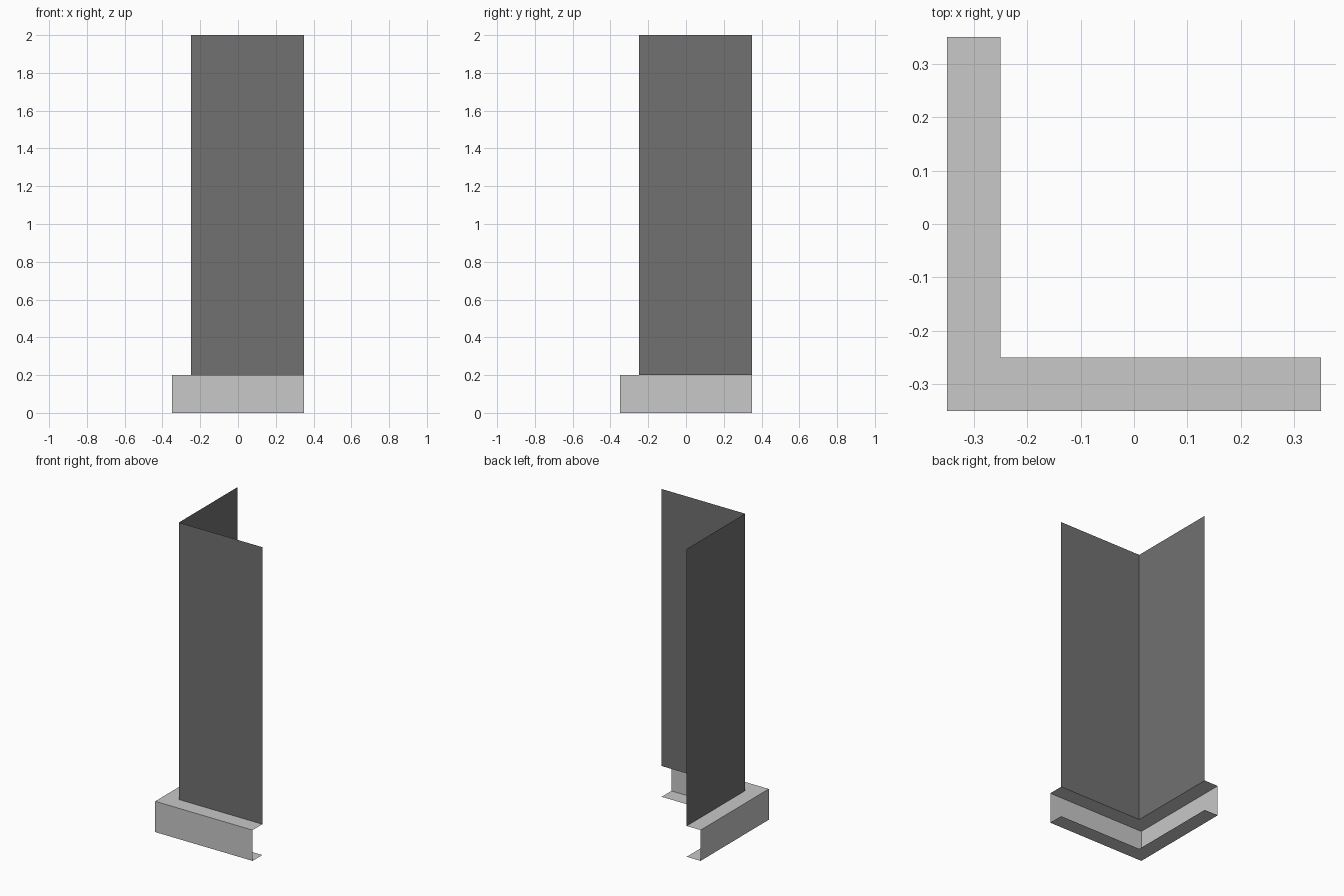
import bpy
import bmesh

cube = bpy.data.objects.get("Cube")
if cube:
    bpy.data.objects.remove(cube, do_unlink=True)

END = 0.35      # where both legs of the corner stop
OUTER = -0.35   # outer face of the plinth
INNER = -0.25   # wall line
LEDGE = 0.2     # plinth height
TOP = 2.0


def material(name, grey):
    mat = bpy.data.materials.new(name)
    mat.use_nodes = True
    colour = (grey, grey, grey, 1.0)
    mat.diffuse_color = colour
    bsdf = mat.node_tree.nodes["Principled BSDF"]
    bsdf.inputs["Base Color"].default_value = colour
    return mat


def corner_sheet(name, profile, mat):
    """Sweep a (offset, height) profile, listed upward, round the L-shaped corner."""
    bm = bmesh.new()
    rows = []
    for d, z in profile:
        path = [(d, END, z), (d, d, z), (END, d, z)]
        rows.append([bm.verts.new(p) for p in path])
    for low, high in zip(rows, rows[1:]):
        for i in range(len(low) - 1):
            bm.faces.new((low[i], low[i + 1], high[i + 1], high[i]))
    mesh = bpy.data.meshes.new(name)
    bm.to_mesh(mesh)
    bm.free()
    mesh.materials.append(mat)
    obj = bpy.data.objects.new(name, mesh)
    bpy.context.collection.objects.link(obj)
    return obj


# Tall thin wall folded at the corner
corner_sheet("corner_wall", [(INNER, LEDGE), (INNER, TOP)],
             material("dark grey", 0.165))

# Plinth: a channel open on its inner side and at both ends
corner_sheet("plinth", [(INNER, 0), (OUTER, 0), (OUTER, LEDGE), (INNER, LEDGE)],
             material("light grey", 0.578))
